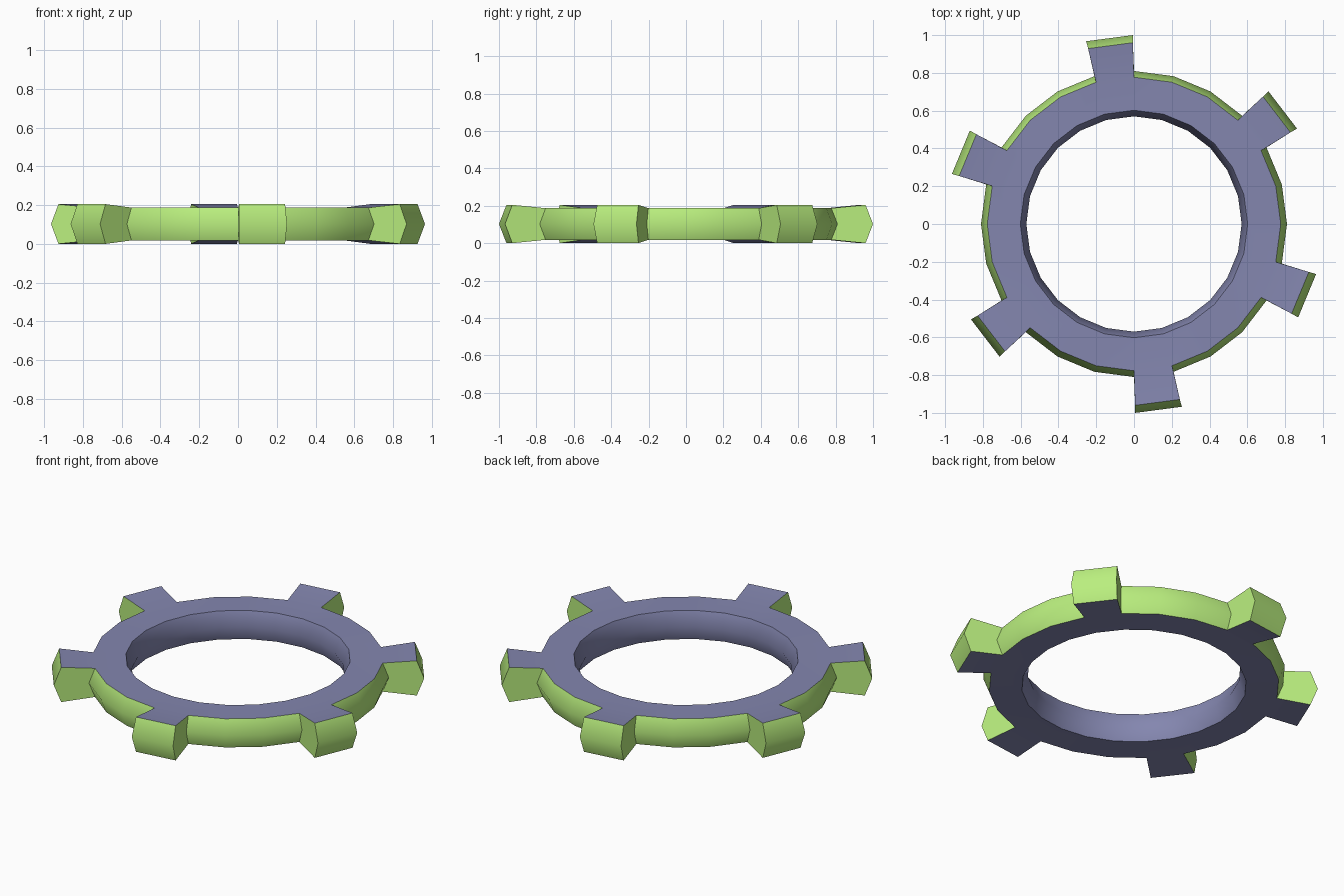
import bpy, bmesh
from math import sin, cos, radians

if "Cube" in bpy.data.objects:
    bpy.data.objects.remove(bpy.data.objects["Cube"])

SEGMENTS = 24
MID = 0.1025
# ring cross-section (radius, z): outer bottom, outer middle, outer top, inner top, inner middle, inner bottom
SECTION = [(0.777, 0.018), (0.81, MID), (0.777, 0.187),
           (0.602, 0.187), (0.57, MID), (0.602, 0.018)]
TIP = [(0.96, 0.0), (1.0, MID), (0.96, 0.205)]   # flared tooth end


def material(name, rgb):
    m = bpy.data.materials.new(name)
    m.diffuse_color = (*rgb, 1)
    m.use_nodes = True
    m.node_tree.nodes["Principled BSDF"].inputs["Base Color"].default_value = m.diffuse_color
    return m


def column(bm, points, degrees):
    a = radians(degrees)
    return [bm.verts.new((r * cos(a), r * sin(a), z)) for r, z in points]


bm = bmesh.new()


def face(verts, mat):
    bm.faces.new(verts).material_index = mat


step = 360 / SEGMENTS
rings = [column(bm, SECTION, i * step) for i in range(SEGMENTS)]

for i in range(SEGMENTS):
    a, b = rings[i], rings[(i + 1) % SEGMENTS]
    # top, inner wall and underside
    for k in range(2, 6):
        n = (k + 1) % 6
        face((a[k], b[k], b[n], a[n]), 0)
    if i % 4 != 2:
        # plain outer rim
        for k in range(2):
            face((a[k], b[k], b[k + 1], a[k + 1]), 1)
    else:
        # tooth drawn out from the rim
        centre = (i + 0.5) * step
        c = column(bm, TIP, centre - 7.15)
        d = column(bm, TIP, centre + 7.15)
        for k in range(2):
            face((c[k], d[k], d[k + 1], c[k + 1]), 1)
        face((a[0], c[0], c[1], c[2], a[2], a[1]), 1)
        face((b[0], b[1], b[2], d[2], d[1], d[0]), 1)
        face((a[2], c[2], d[2], b[2]), 0)
        face((a[0], b[0], d[0], c[0]), 0)

bmesh.ops.recalc_face_normals(bm, faces=bm.faces[:])
mesh = bpy.data.meshes.new("toothed_ring")
bm.to_mesh(mesh)
bm.free()
mesh.materials.append(material("slate_violet", (0.23, 0.24, 0.43)))
mesh.materials.append(material("lime_green", (0.49, 0.86, 0.21)))

ring = bpy.data.objects.new("toothed_ring", mesh)
bpy.context.collection.objects.link(ring)
bpy.context.view_layer.objects.active = ring
ring.select_set(True)
bpy.ops.object.shade_smooth_by_angle(angle=radians(52))
